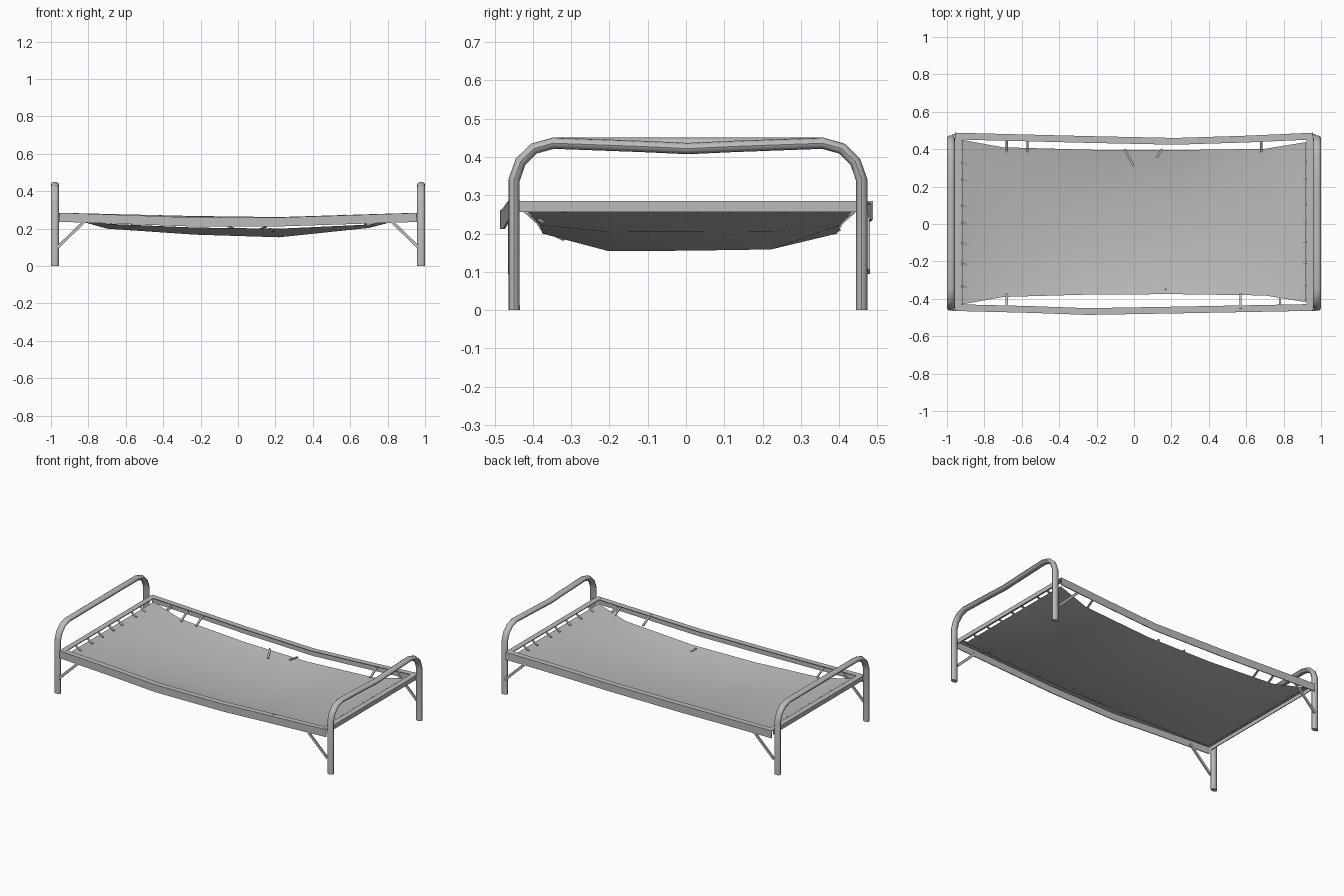
import bpy, bmesh, math
from mathutils import Vector

cube = bpy.data.objects.get("Cube")
if cube:
    bpy.data.objects.remove(cube, do_unlink=True)

grey = bpy.data.materials.new("worn grey")
grey.use_nodes = True
colour = (0.5, 0.5, 0.5, 1)
grey.diffuse_color = colour
grey.node_tree.nodes["Principled BSDF"].inputs["Base Color"].default_value = colour


def finish(name, bm, recalc=True, angle=40):
    if recalc:
        bmesh.ops.recalc_face_normals(bm, faces=bm.faces)
    mesh = bpy.data.meshes.new(name)
    bm.to_mesh(mesh)
    bm.free()
    mesh.materials.append(grey)
    obj = bpy.data.objects.new(name, mesh)
    bpy.context.collection.objects.link(obj)
    bpy.ops.object.select_all(action="DESELECT")
    obj.select_set(True)
    bpy.context.view_layer.objects.active = obj
    bpy.ops.object.shade_smooth_by_angle(angle=math.radians(angle))
    return obj


def sweep(name, path, profile, hint):
    """Carry a closed cross-section along a path; hint is its first axis."""
    bm = bmesh.new()
    pts = [Vector(p) for p in path]
    rings = []
    for i, p in enumerate(pts):
        before = (p - pts[i - 1]).normalized() if i else Vector()
        after = (pts[i + 1] - p).normalized() if i < len(pts) - 1 else Vector()
        t = (before + after).normalized()
        u = Vector(hint)
        u = (u - t * u.dot(t)).normalized()
        v = t.cross(u)
        rings.append([bm.verts.new(p + u * a + v * b) for a, b in profile])
    n = len(profile)
    for r, s in zip(rings, rings[1:]):
        for k in range(n):
            bm.faces.new((r[k], r[(k + 1) % n], s[(k + 1) % n], s[k]))
    bm.faces.new(rings[0])
    bm.faces.new(rings[-1])
    return finish(name, bm)


def ellipse(a, b, n):
    return [(a * math.cos(k * math.tau / n), b * math.sin(k * math.tau / n)) for k in range(n)]


def angle_iron(width, height, t=0.005):
    """Outer top corner at the origin, flanges running inward and down."""
    return [(0, 0), (width, 0), (width, -t), (t, -t), (t, -height), (0, -height)]


# End frames: legs and top bar bent from one tube, one bar dented
half_arch = [(0.454, 0), (0.454, 0.34), (0.437, 0.388), (0.402, 0.422), (0.352, 0.436)]
for name, x, dip in (("right_end_tube", -0.979, 0), ("left_end_tube", 0.979, 0.014)):
    middle = [(y, 0.436 - dip * (1 - abs(y) / 0.3)) for y in (-0.12, 0, 0.12)]
    arch = [(-y, z) for y, z in half_arch] + middle + half_arch[::-1]
    path = [(x, y + 0.005, z) for y, z in arch]
    sweep(name, path, ellipse(0.021, 0.0148, 12), (1, 0, 0))

# Side rails: sagging angle irons
front = [(-0.955, -0.465, 0.285), (-0.55, -0.475, 0.271), (-0.25, -0.486, 0.26),
         (0.22, -0.478, 0.26), (0.955, -0.464, 0.284)]
back = [(0.955, 0.488, 0.285), (0.6, 0.472, 0.274), (0.22, 0.46, 0.262),
        (-0.25, 0.47, 0.268), (-0.955, 0.488, 0.285)]
sweep("front_rail", front, angle_iron(0.036, 0.048), (0, 1, 0))
sweep("back_rail", back, angle_iron(0.036, 0.048), (0, -1, 0))

# End rails
for name, s in (("right_end_rail", -1), ("left_end_rail", 1)):
    path = [(s * 0.958, s * y + 0.011, 0.2845) for y in (-0.46, 0.46)]
    sweep(name, path, angle_iron(0.036, 0.028), (-s, 0, 0))

# Diagonal braces
for depth, y in (("front", -0.461), ("back", 0.476)):
    for side, s in (("right", -1), ("left", 1)):
        path = [(s * 0.965, y, 0.1), (s * 0.81, y, 0.25)]
        sweep(depth + "_" + side + "_brace", path,
              [(-0.004, -0.008), (0.004, -0.008), (0.004, 0.008), (-0.004, 0.008)], (0, 1, 0))

# Sagging canvas: each row is x, half width, edge height, middle height
rows = [(-0.92, 0.44, 0.262, 0.262), (-0.7, 0.4, 0.226, 0.2), (-0.23, 0.387, 0.206, 0.168),
        (0.22, 0.385, 0.2, 0.154), (0.7, 0.392, 0.222, 0.204), (0.92, 0.428, 0.262, 0.262)]
across = [(-1, 0), (-0.55, 1), (0, 0.97), (0.55, 0.9), (1, 0)]
bm = bmesh.new()
grid = [[bm.verts.new((x, w * f + 0.01, edge + (mid - edge) * k)) for f, k in across]
        for x, w, edge, mid in rows]
for r, s in zip(grid, grid[1:]):
    for k in range(len(across) - 1):
        bm.faces.new((r[k], s[k], s[k + 1], r[k + 1]))
finish("canvas", bm, recalc=False, angle=60)


# Hooks and loose straps holding the canvas
def strap(name, start, end):
    flat = [(-0.006, -0.003), (0.006, -0.003), (0.006, 0.003), (-0.006, 0.003)]
    along = Vector(end) - Vector(start)
    sweep(name, [start, end], flat, along.cross(Vector((0, 0, 1))).normalized())


for side, s in (("right", -1), ("left", 1)):
    for i, y in enumerate((-0.33, -0.21, -0.1, 0.01, 0.1, 0.24, 0.33)):
        strap(f"{side}_end_hook_{i}", (s * 0.93, y, 0.272), (s * 0.888, y + s * 0.012, 0.256))
for i, x in enumerate((-0.68, -0.57, 0.68)):
    strap(f"back_hook_{i}", (x, 0.465, 0.273), (x, 0.385, 0.223))
for i, x in enumerate((-0.68, 0.57, 0.78)):
    strap(f"front_hook_{i}", (x, -0.45, 0.273), (x, -0.372, 0.23))
strap("loose_strap_0", (-0.05, 0.4, 0.21), (-0.002, 0.31, 0.195))
strap("loose_strap_1", (0.15, 0.4, 0.21), (0.122, 0.355, 0.2))
strap("loose_strap_2", (0.19, -0.32, 0.185), (0.17, -0.35, 0.2))
